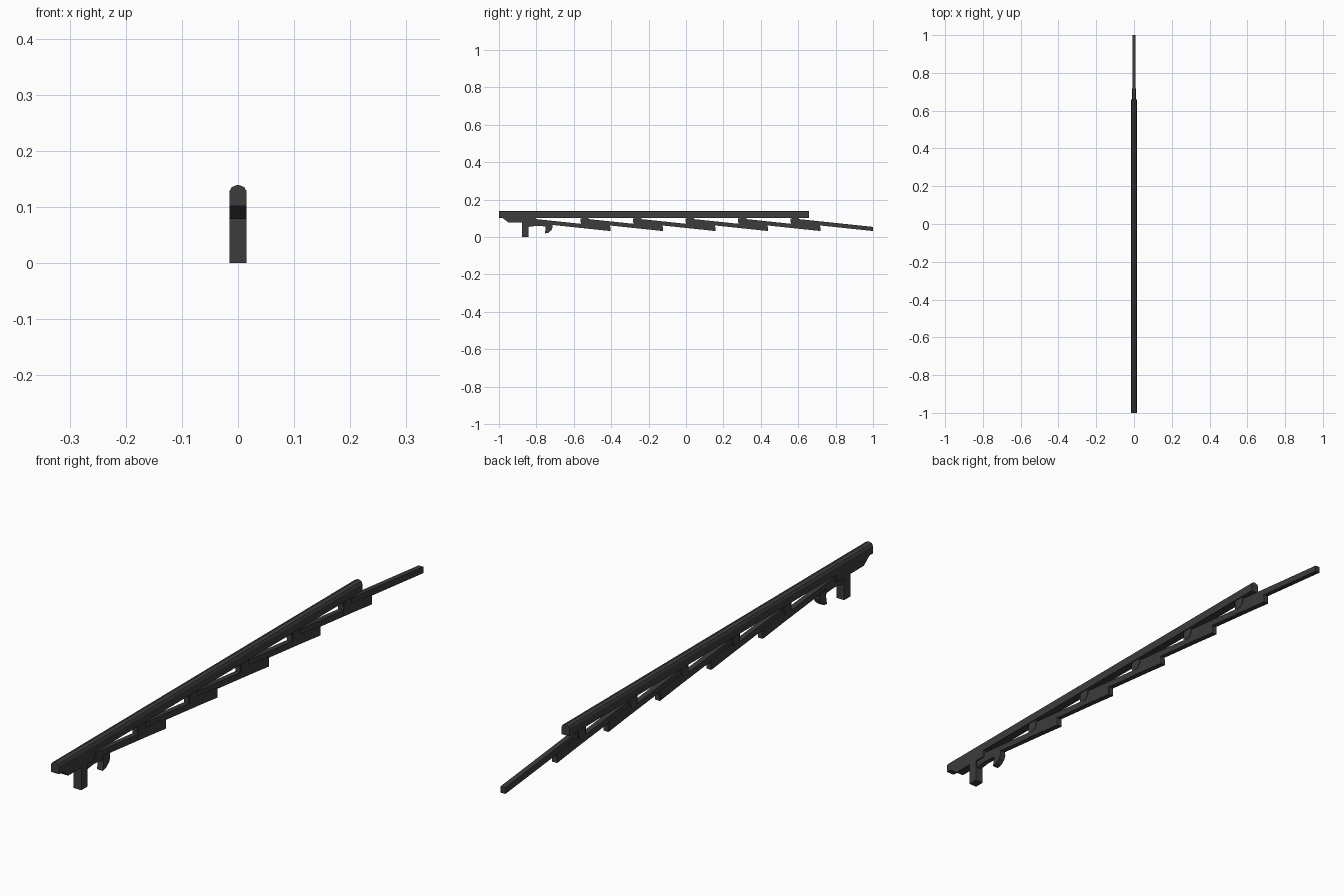
import bpy, bmesh

if "Cube" in bpy.data.objects:
    bpy.data.objects.remove(bpy.data.objects["Cube"])

mat = bpy.data.materials.new("dark_metal")
mat.diffuse_color = (0.045, 0.045, 0.045, 1)
mat.use_nodes = True
mat.node_tree.nodes["Principled BSDF"].inputs["Base Color"].default_value = mat.diffuse_color


def prism(name, pts, axis, a, b):
    """Extrude a 2D outline: axis 'x' takes (y, z) points, axis 'y' takes (x, z)."""
    bm = bmesh.new()
    if axis == 'x':
        vs = [bm.verts.new((a, p, q)) for p, q in pts]
        d = (b - a, 0, 0)
    else:
        vs = [bm.verts.new((p, a, q)) for p, q in pts]
        d = (0, b - a, 0)
    f = bm.faces.new(vs)
    r = bmesh.ops.extrude_face_region(bm, geom=[f])
    bmesh.ops.translate(bm, vec=d,
                        verts=[v for v in r['geom'] if isinstance(v, bmesh.types.BMVert)])
    bmesh.ops.recalc_face_normals(bm, faces=bm.faces)
    me = bpy.data.meshes.new(name)
    bm.to_mesh(me)
    bm.free()
    me.materials.append(mat)
    ob = bpy.data.objects.new(name, me)
    bpy.context.collection.objects.link(ob)
    return ob


W = 0.0152    # half width of the main body
N = 0.009     # half width of the tilted rods
PITCH = 0.281
SLOPE = 0.105

# long top rail with a faceted rounded top
half = [(W, 0.102), (W, 0.128), (0.011, 0.1355)]
rail = half + [(0, 0.1395)] + [(-x, z) for x, z in reversed(half)]
prism("top_rail", rail, 'y', -1.0, 0.658)

# sloped housing under the rear of the rail
prism("rear_housing", [(-0.985, 0.105), (-0.95, 0.078), (-0.805, 0.078), (-0.80, 0.105)],
      'x', -W, W)

# grip
prism("grip", [(-0.878, 0), (-0.843, 0), (-0.843, 0.082), (-0.878, 0.082)], 'x', -W, W)

# arched guard between grip and hook
prism("guard", [(-0.85, 0.085), (-0.85, 0.05), (-0.835, 0.055), (-0.805, 0.059),
                (-0.77, 0.058), (-0.745, 0.055), (-0.72, 0.056), (-0.72, 0.076)],
      'x', -0.009, 0.009)

# hook in front of the guard
prism("hook", [(-0.752, 0.07), (-0.750, 0.045), (-0.755, 0.019), (-0.737, 0.022),
               (-0.720, 0.036), (-0.714, 0.05), (-0.715, 0.07)], 'x', -0.011, 0.011)

# repeating tilted rods, each overlapping the next
for k in range(6):
    end = 1.0 - k * PITCH
    start = end - 0.44
    zs = 0.043 + SLOPE * 0.44
    prism(f"rod_{k}", [(start, zs - 0.011), (end, 0.032), (end, 0.054), (start, zs + 0.011)],
          'x', -N, N)

# overlap blocks and rounded posts that hang each rod from the rail
for k in range(1, 6):
    e = 1.0 - k * PITCH - 0.002
    prism(f"block_{k}", [(e - 0.155, 0.050), (e, 0.032), (e, 0.066), (e - 0.155, 0.084)],
          'x', -0.010, 0.010)
    prism(f"post_{k}", [(e - 0.154, 0.075), (e - 0.14, 0.066), (e - 0.122, 0.068),
                        (e - 0.112, 0.085), (e - 0.114, 0.106), (e - 0.15, 0.106),
                        (e - 0.15, 0.09)], 'x', -0.0115, 0.0115)
